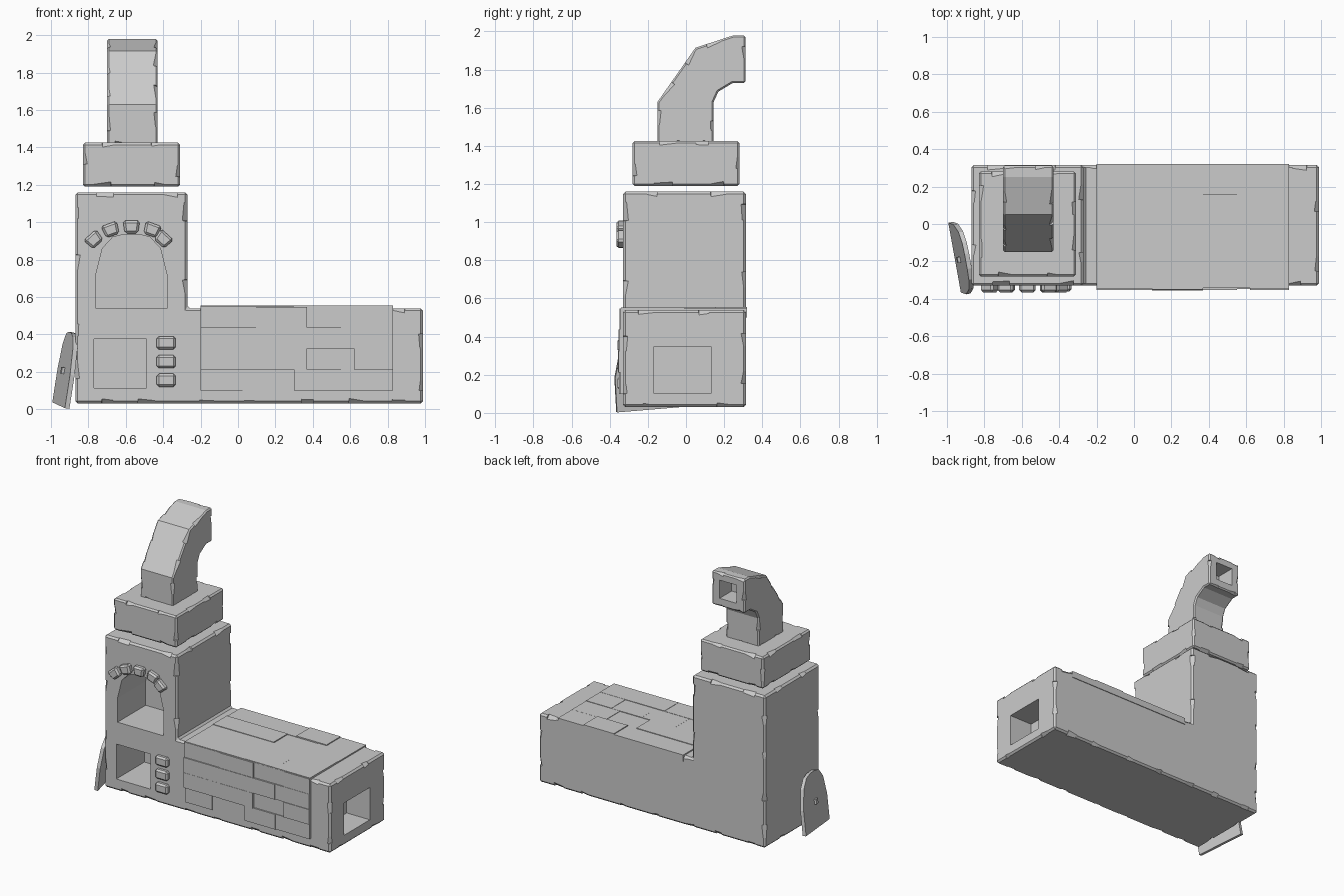
import bpy, bmesh, random
from math import radians, sin, cos
from mathutils import Vector, Matrix

random.seed(4)
if "Cube" in bpy.data.objects:
    bpy.data.objects.remove(bpy.data.objects["Cube"])

stone = bpy.data.materials.new("grey stone")
stone.use_nodes = True
GREY = (0.6, 0.6, 0.6, 1)
stone.diffuse_color = GREY
stone.node_tree.nodes["Principled BSDF"].inputs["Base Color"].default_value = GREY


def finish(name, bm):
    bmesh.ops.recalc_face_normals(bm, faces=bm.faces[:])
    me = bpy.data.meshes.new(name)
    bm.to_mesh(me)
    bm.free()
    me.materials.append(stone)
    ob = bpy.data.objects.new(name, me)
    bpy.context.collection.objects.link(ob)
    return ob


def add_box(bm, lo, hi):
    lo, hi = Vector(lo), Vector(hi)
    m = Matrix.Translation((lo + hi) / 2) @ Matrix.Diagonal((*(hi - lo), 1))
    return bmesh.ops.create_cube(bm, size=1, matrix=m)["verts"]


def box(name, lo, hi):
    bm = bmesh.new()
    add_box(bm, lo, hi)
    return finish(name, bm)


def prism(name, points, place, start, end):
    """Extrude a 2D outline; place(a, b, depth) gives the 3D position."""
    bm = bmesh.new()
    face = bm.faces.new([bm.verts.new(place(a, b, start)) for a, b in points])
    new = bmesh.ops.extrude_face_region(bm, geom=[face])["geom"]
    move = Vector(place(0, 0, end)) - Vector(place(0, 0, start))
    bmesh.ops.translate(bm, vec=move, verts=[v for v in new if isinstance(v, bmesh.types.BMVert)])
    return finish(name, bm)


def apply(ob, kind, **settings):
    mod = ob.modifiers.new(kind, kind)
    for key, value in settings.items():
        setattr(mod, key, value)
    bpy.context.view_layer.objects.active = ob
    bpy.ops.object.modifier_apply(modifier=mod.name)


def bevel(ob, width, segments=1):
    apply(ob, "BEVEL", width=width, segments=segments, limit_method="ANGLE", angle_limit=radians(40))


def cut(ob, cutter):
    apply(ob, "BOOLEAN", operation="DIFFERENCE", solver="EXACT", object=cutter)
    bpy.data.objects.remove(cutter)


def wear(ob, width, spacing):
    """Soften the convex edges, then knock shallow chips out of them."""
    src, chips = bmesh.new(), bmesh.new()
    src.from_mesh(ob.data)
    for e in src.edges:
        if not e.is_convex or e.calc_face_angle() < 1:
            continue
        a, b = e.verts[0].co, e.verts[1].co
        along = (b - a).normalized()
        out = (e.link_faces[0].normal + e.link_faces[1].normal).normalized()
        rot = Matrix((along, out, along.cross(out))).transposed().to_4x4()
        count = int((b - a).length / spacing)
        for i in range(count):
            p = a.lerp(b, (i + random.uniform(0.3, 0.7)) / count)
            depth = width * random.uniform(0.9, 1.3)
            tilt = Matrix.Rotation(random.uniform(-0.15, 0.15), 4, "Z")
            size = Matrix.Diagonal((random.uniform(0.05, 0.1), 0.08, 0.12, 1))
            m = Matrix.Translation(p + out * (0.04 - depth)) @ rot @ tilt @ size
            bmesh.ops.create_cube(chips, size=1, matrix=m)
    src.free()
    bevel(ob, width)
    cut(ob, finish("chips", chips))


front = lambda x, z, y: (x, y, z)
side = lambda y, z, x: (x, y, z)

# Tower and long bench in one stone body
body = prism("stove_body", [(-0.87, 0.03), (0.99, 0.03), (0.99, 0.54), (-0.27, 0.54),
                            (-0.27, 1.16), (-0.87, 1.16)], front, -0.33, 0.315)
wear(body, 0.013, 0.24)

# Arched oven mouth, square firebox and side hole
half = [(0.19, 0.54), (0.19, 0.72), (0.155, 0.86), (0.1, 0.92), (0.04, 0.935)]
arch = [(-0.57 + x, z) for x, z in half] + [(-0.57 - x, z) for x, z in reversed(half)]
cut(body, prism("oven_cutter", arch, front, -0.5, 0.0))
cut(body, box("firebox_cutter", (-0.77, -0.5, 0.115), (-0.49, 0.0, 0.375)))
cut(body, box("side_cutter", (0.8, -0.17, 0.105), (1.2, 0.135, 0.345)))

# Cornice and hood
cornice = box("cornice", (-0.915, -0.38, 1.13), (-0.215, 0.38, 1.2))
wear(cornice, 0.02, 0.3)
hood = box("hood", (-0.83, -0.28, 1.19), (-0.31, 0.28, 1.425))
wear(hood, 0.011, 0.22)

# Bent chimney, open at the back
chimney = prism("chimney", [(-0.15, 1.41), (-0.15, 1.63), (0.05, 1.915), (0.25, 1.98), (0.312, 1.98),
                            (0.312, 1.73), (0.245, 1.73), (0.17, 1.685), (0.145, 1.63), (0.145, 1.41)],
                side, -0.7, -0.43)
wear(chimney, 0.009, 0.13)
cut(chimney, box("flue_cutter", (-0.635, 0.17, 1.79), (-0.495, 0.5, 1.925)))

# Stones over the arch
for x, z, turn in ((-0.77, 0.907, 42), (-0.68, 0.96, 20), (-0.57, 0.975, 0),
                   (-0.46, 0.96, -20), (-0.4, 0.91, -42)):
    bm = bmesh.new()
    for v in add_box(bm, (-0.042, -0.035, -0.034), (0.042, 0.03, 0.034)):
        v.co.x *= 1.08 if v.co.z > 0 else 0.85
    bmesh.ops.transform(bm, verts=bm.verts[:],
                        matrix=Matrix.Translation((x, -0.33, z)) @ Matrix.Rotation(radians(-turn), 4, "Y"))
    bevel(finish("arch_stone", bm), 0.012)

# Stones beside the firebox
for z in (0.12, 0.22, 0.32):
    bevel(box("firebox_stone", (-0.435, -0.36, z), (-0.333, -0.3, z + 0.07)), 0.012)

# Slabs wrapping the bench, each raised by its own amount
cols = [-0.2, 0.045, 0.32, 0.57, 0.83]
for i in range(4):
    for j in range(4):
        shift = 0.05 if j % 2 else -0.02
        x0 = cols[i] + (shift if i else 0)
        x1 = cols[i + 1] + (shift if i < 3 else 0)
        rise = random.uniform(0.006, 0.016)
        y0, z0 = -0.34 + 0.165 * j, 0.1 + 0.112 * j
        box("top_slab", (x0, y0, 0.5), (x1, y0 + 0.165, 0.54 + rise))
        rise = random.uniform(0.006, 0.026)
        box("front_slab", (x0, -0.33 - rise, z0), (x1, -0.28, z0 + 0.112))

# Oven door leaning against the side wall
door = prism("oven_door", [(x, z - 0.54) for x, z in half] + [(-x, z - 0.54) for x, z in reversed(half)],
             lambda a, b, d: (a, b, d), 0.0, 0.025)
handle = box("door_handle", (-0.015, 0.17, 0.025), (0.015, 0.205, 0.04))
across = Vector((0.065, -0.36, -0.03)).normalized()
up = Vector((0.055, 0.0, 0.38)).normalized()
up = (up - across * up.dot(across)).normalized()
lean = Matrix((across, up, across.cross(up))).transposed().to_4x4()
if lean.col[2].x > 0:
    lean.col[2] = -lean.col[2]
lean.translation = (-0.935, -0.175, 0.018)
for part in (door, handle):
    part.data.transform(lean)
    if lean.determinant() < 0:
        part.data.flip_normals()
